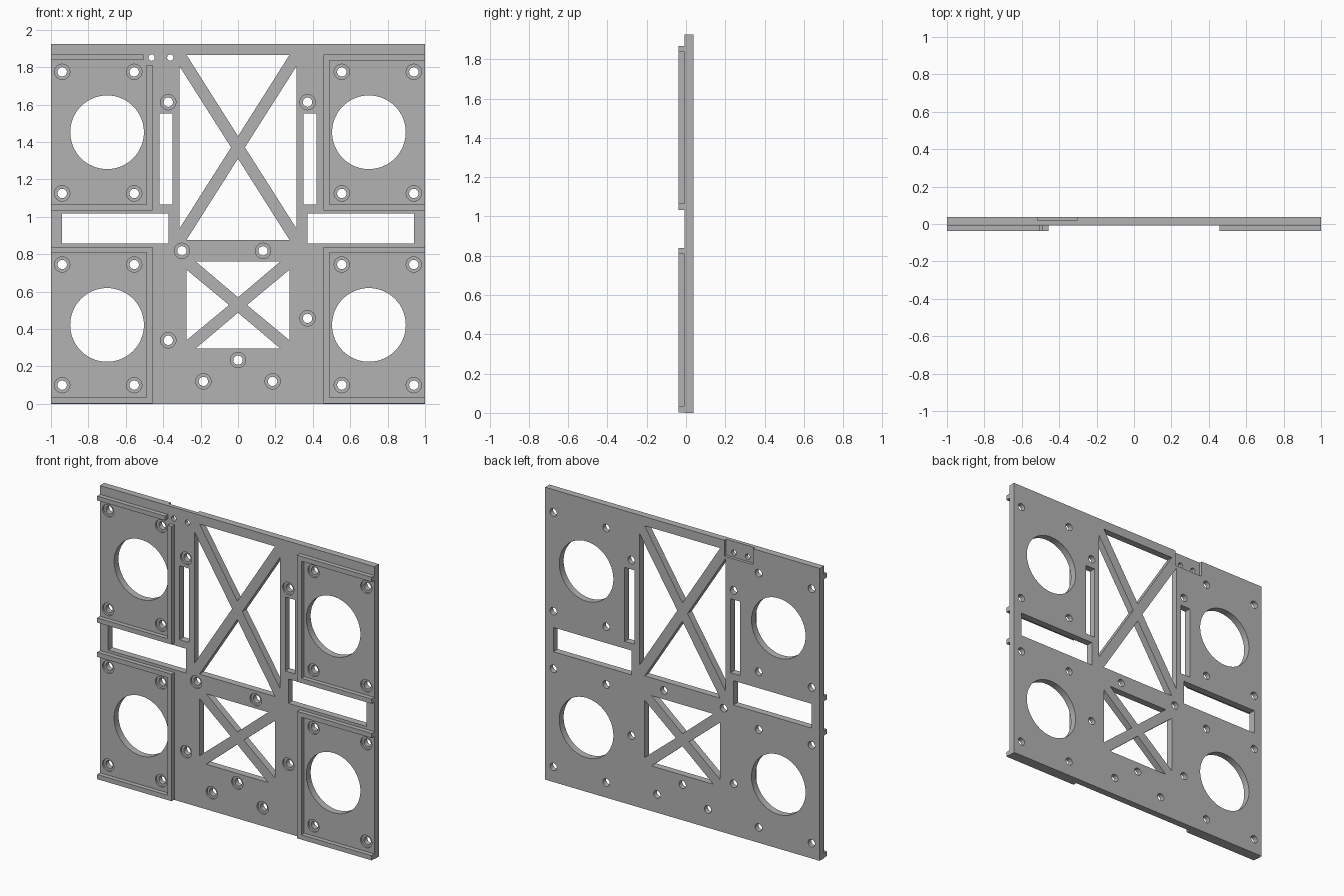
import bpy, bmesh, math

if "Cube" in bpy.data.objects:
    bpy.data.objects.remove(bpy.data.objects["Cube"])

FRONT, BACK, RIB = -0.008, 0.0375, -0.0375   # plate front, plate back, rib front

grey = bpy.data.materials.new("plain_grey")
grey.diffuse_color = (0.45, 0.45, 0.45, 1)
grey.use_nodes = True
grey.node_tree.nodes["Principled BSDF"].inputs["Base Color"].default_value = grey.diffuse_color


def prisms(name, outlines, y0, y1):
    """Extrude closed (x, z) outlines from y0 to y1 into one object."""
    bm = bmesh.new()
    for pts in outlines:
        a = [bm.verts.new((x, y0, z)) for x, z in pts]
        b = [bm.verts.new((x, y1, z)) for x, z in pts]
        bm.faces.new(a)
        bm.faces.new(b[::-1])
        for i in range(len(pts)):
            j = (i + 1) % len(pts)
            bm.faces.new((a[i], b[i], b[j], a[j]))
    bmesh.ops.recalc_face_normals(bm, faces=bm.faces)
    me = bpy.data.meshes.new(name)
    bm.to_mesh(me)
    bm.free()
    me.materials.append(grey)
    ob = bpy.data.objects.new(name, me)
    bpy.context.collection.objects.link(ob)
    return ob


def rect(x0, x1, z0, z1):
    return [(x0, z0), (x1, z0), (x1, z1), (x0, z1)]


def circle(x, z, r, n):
    return [(x + r * math.cos(2 * math.pi * i / n),
             z + r * math.sin(2 * math.pi * i / n)) for i in range(n)]


def mirror(pts):
    return [(-x, z) for x, z in pts]


def truss(w, z0, z1, tip_x, tip_z, cut_x, cut_z):
    """Four triangular windows that leave an X of two braces."""
    zc = (z0 + z1) / 2
    side = [(-w, z0 + cut_z), (-w, z1 - cut_z), (-tip_x, zc)]
    return [[(-cut_x, z1), (cut_x, z1), (0, zc + tip_z)],
            [(-cut_x, z0), (cut_x, z0), (0, zc - tip_z)],
            side, mirror(side)]


# Screw hole positions: four per panel, then the loose ones in the middle
screws = [(s * x, z) for s in (-1, 1) for x in (0.94, 0.555)
          for z in (1.775, 1.125, 0.745, 0.1)]
screws += [(-0.373, 1.613), (0.372, 1.613), (-0.3, 0.818), (0.134, 0.818),
           (-0.373, 0.34), (0.372, 0.457), (0, 0.234), (-0.185, 0.12), (0.185, 0.12)]

# All openings that go right through the plate
holes = [circle(x, z, 0.025, 24) for x, z in screws]
holes += [circle(x, 1.851, 0.017, 20) for x in (-0.462, -0.362)]
for s in (-1, 1):
    holes += [circle(s * 0.7, z, 0.197, 64) for z in (1.452, 0.422)]
    holes.append(rect(s * 0.42, s * 0.35, 1.065, 1.552))
    holes.append(rect(s * 0.94, s * 0.372, 0.858, 1.018))
holes += truss(0.313, 0.877, 1.865, 0.037, 0.06, 0.275, 0.06)
holes += truss(0.275, 0.297, 0.76, 0.048, 0.041, 0.225, 0.043)

# Main plate, with openings, front screw recesses and the rear top pocket
plate = prisms("plate", [rect(-1, 1, 0, 1.925)], FRONT, BACK)
cutters = [
    prisms("openings_cutter", holes, -0.1, 0.1),
    prisms("screw_recess_cutter", [circle(x, z, 0.041, 32) for x, z in screws],
           -0.1, FRONT + 0.012),
    prisms("rear_pocket_cutter", [rect(-0.515, -0.305, 1.82, 2.0)], 0.018, 0.1),
]
for c in cutters:
    m = plate.modifiers.new(c.name, 'BOOLEAN')
    m.operation, m.solver, m.object = 'DIFFERENCE', 'EXACT', c
bpy.context.view_layer.objects.active = plate
plate.select_set(True)
for c in cutters:
    bpy.ops.object.modifier_apply(modifier=c.name)
    bpy.data.objects.remove(c)
bpy.ops.object.shade_smooth_by_angle(angle=math.radians(25))


# Raised guide ribs: U shapes open towards the outer edges
def u_rib(z0, z1):
    t = 0.031
    return [(1, z0), (0.457, z0), (0.457, z1), (1, z1),
            (1, z1 - t), (0.488, z1 - t), (0.488, z0 + t), (1, z0 + t)]


prisms("upper_right_rib", [u_rib(1.034, 1.867)], RIB, FRONT)
prisms("lower_right_rib", [u_rib(0.003, 0.839)], RIB, FRONT)
prisms("lower_left_rib", [mirror(u_rib(0.003, 0.839))], RIB, FRONT)
# Upper left rib is split by a gap at its top corner
prisms("upper_left_top_rib", [rect(-1, -0.505, 1.838, 1.867)], RIB, FRONT)
prisms("upper_left_rib", [[(-1, 1.034), (-0.457, 1.034), (-0.457, 1.812),
                           (-0.488, 1.812), (-0.488, 1.065), (-1, 1.065)]], RIB, FRONT)
